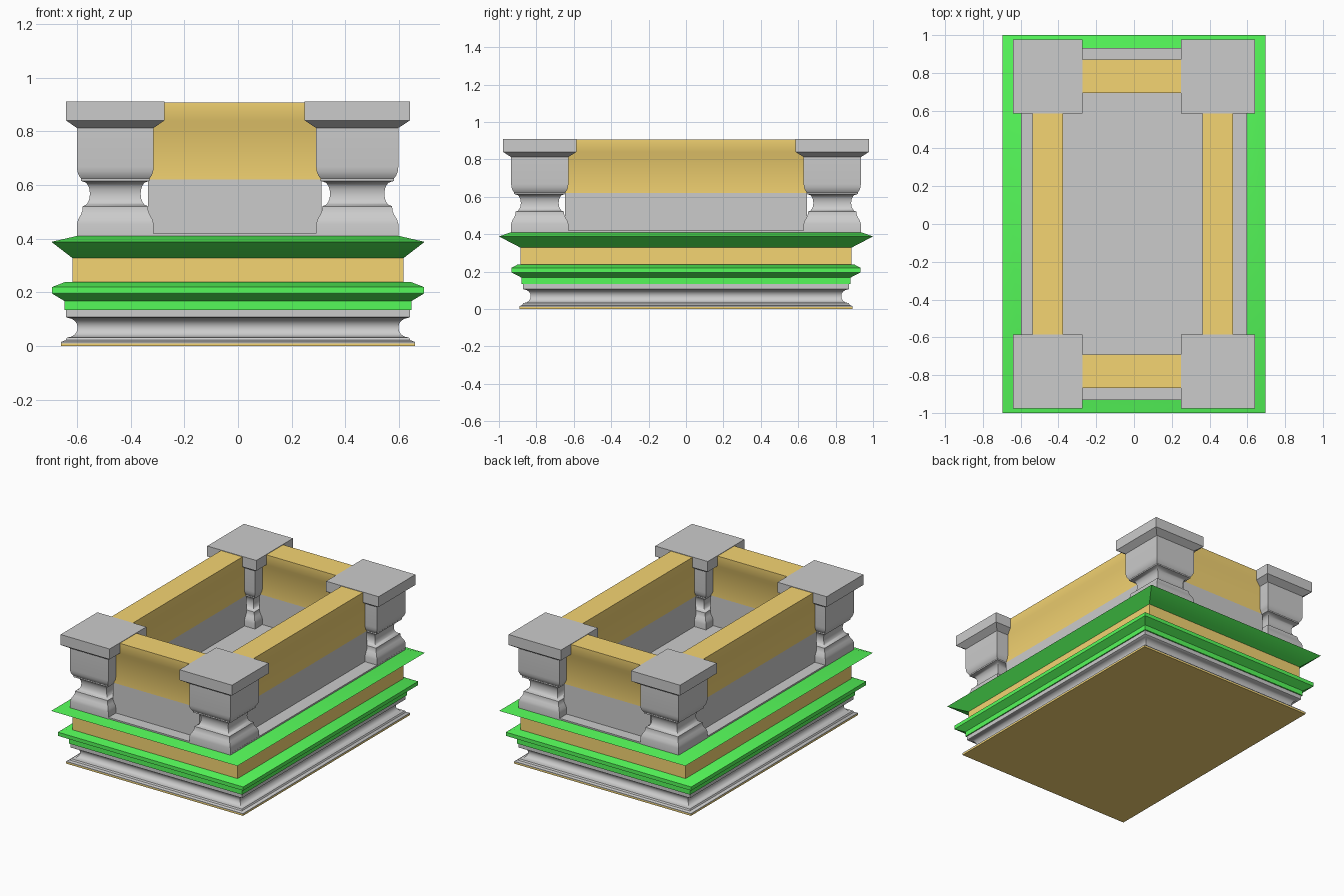
import bpy, bmesh, math

if "Cube" in bpy.data.objects:
    bpy.data.objects.remove(bpy.data.objects["Cube"])


def material(name, rgb):
    m = bpy.data.materials.new(name)
    m.diffuse_color = (*rgb, 1)
    m.use_nodes = True
    m.node_tree.nodes["Principled BSDF"].inputs["Base Color"].default_value = m.diffuse_color
    return m


ORANGE = material("orange_stone", (0.91, 0.66, 0.17))
GREEN = material("green_trim", (0.09, 0.95, 0.10))


def loft(name, rings, mat=None, centre=(0, 0)):
    """Stack rectangular rings (half_x, half_y, z) into a closed moulding."""
    bm = bmesh.new()
    loops = []
    for hx, hy, z in rings:
        loops.append([bm.verts.new((centre[0] + sx * hx, centre[1] + sy * hy, z))
                      for sx, sy in ((-1, -1), (1, -1), (1, 1), (-1, 1))])
    for a, b in zip(loops, loops[1:]):
        for i in range(4):
            j = (i + 1) % 4
            bm.faces.new((a[i], a[j], b[j], b[i]))
    bm.faces.new(loops[0][::-1])
    bm.faces.new(loops[-1])
    me = bpy.data.meshes.new(name)
    bm.to_mesh(me)
    bm.free()
    ob = bpy.data.objects.new(name, me)
    bpy.context.collection.objects.link(ob)
    if mat:
        me.materials.append(mat)
    bpy.ops.object.select_all(action='DESELECT')
    bpy.context.view_layer.objects.active = ob
    ob.select_set(True)
    bpy.ops.object.shade_smooth_by_angle(angle=math.radians(35))
    return ob


def hollow(depth, z0, z1, steps=8):
    """Concave half-round: (inset, z) pairs from z0 to z1."""
    return [(depth * math.sin(math.pi * i / steps),
             (z0 + z1) / 2 - (z1 - z0) / 2 * math.cos(math.pi * i / steps))
            for i in range(steps + 1)]


# Stepped base with hollow moulding
loft("bottom_plate", [(0.66, 0.89, 0), (0.66, 0.89, 0.01)], ORANGE)
loft("base_moulding",
     [(0.66, 0.89, 0.01), (0.66, 0.89, 0.015), (0.642, 0.875, 0.022), (0.637, 0.87, 0.032)]
     + [(0.635 - d, 0.868 - d, z) for d, z in hollow(0.038, 0.032, 0.105)]
     + [(0.64, 0.872, 0.108), (0.64, 0.872, 0.135)])
loft("lower_trim",
     [(0.647, 0.88, 0.135), (0.647, 0.88, 0.168), (0.692, 0.933, 0.195),
      (0.692, 0.933, 0.22), (0.645, 0.90, 0.238)], GREEN)
loft("middle_band", [(0.617, 0.885, 0.235), (0.617, 0.885, 0.33)], ORANGE)
loft("upper_trim",
     [(0.617, 0.885, 0.328), (0.695, 1.0, 0.388), (0.60, 0.937, 0.41)], GREEN)
loft("floor_slab", [(0.598, 0.932, 0.408), (0.598, 0.932, 0.42)])

# Corner posts: (half width, z)
post = ([(0.153, 0.41), (0.153, 0.455), (0.148, 0.472), (0.137, 0.49), (0.131, 0.505),
         (0.130, 0.52)]
        + [(0.127 - d, z) for d, z in hollow(0.026, 0.522, 0.612)]
        + [(0.137, 0.615), (0.137, 0.624), (0.145, 0.635), (0.151, 0.65), (0.153, 0.668),
           (0.153, 0.812), (0.196, 0.84), (0.196, 0.91)])
for side, cx, sx in (("left", -0.457, 0.934), ("right", 0.444, 1.0)):
    for end, cy in (("front", -0.782), ("back", 0.782)):
        loft(f"{end}_{side}_post", [(h * sx, h, z) for h, z in post], centre=(cx, cy))


# Parapet walls: grey foot, orange upper part with an undercut coping
def wall(name, centre, hx, hy, along_x):
    ix, iy = (0, 0.015) if along_x else (0.015, 0)
    loft(name + "_foot", [(hx - ix, hy - iy, 0.415), (hx - ix, hy - iy, 0.62)], centre=centre)
    loft(name + "_coping",
         [(hx - ix, hy - iy, 0.62), (hx - ix, hy - iy, 0.812),
          (hx, hy, 0.84), (hx, hy, 0.907)], ORANGE, centre)


for end, cy in (("front", -0.78), ("back", 0.783)):
    wall(f"{end}_wall", (-0.012, cy), 0.323, 0.089, True)
for side, cx in (("left", -0.457), ("right", 0.443)):
    wall(f"{side}_wall", (cx, 0), 0.08, 0.648, False)
